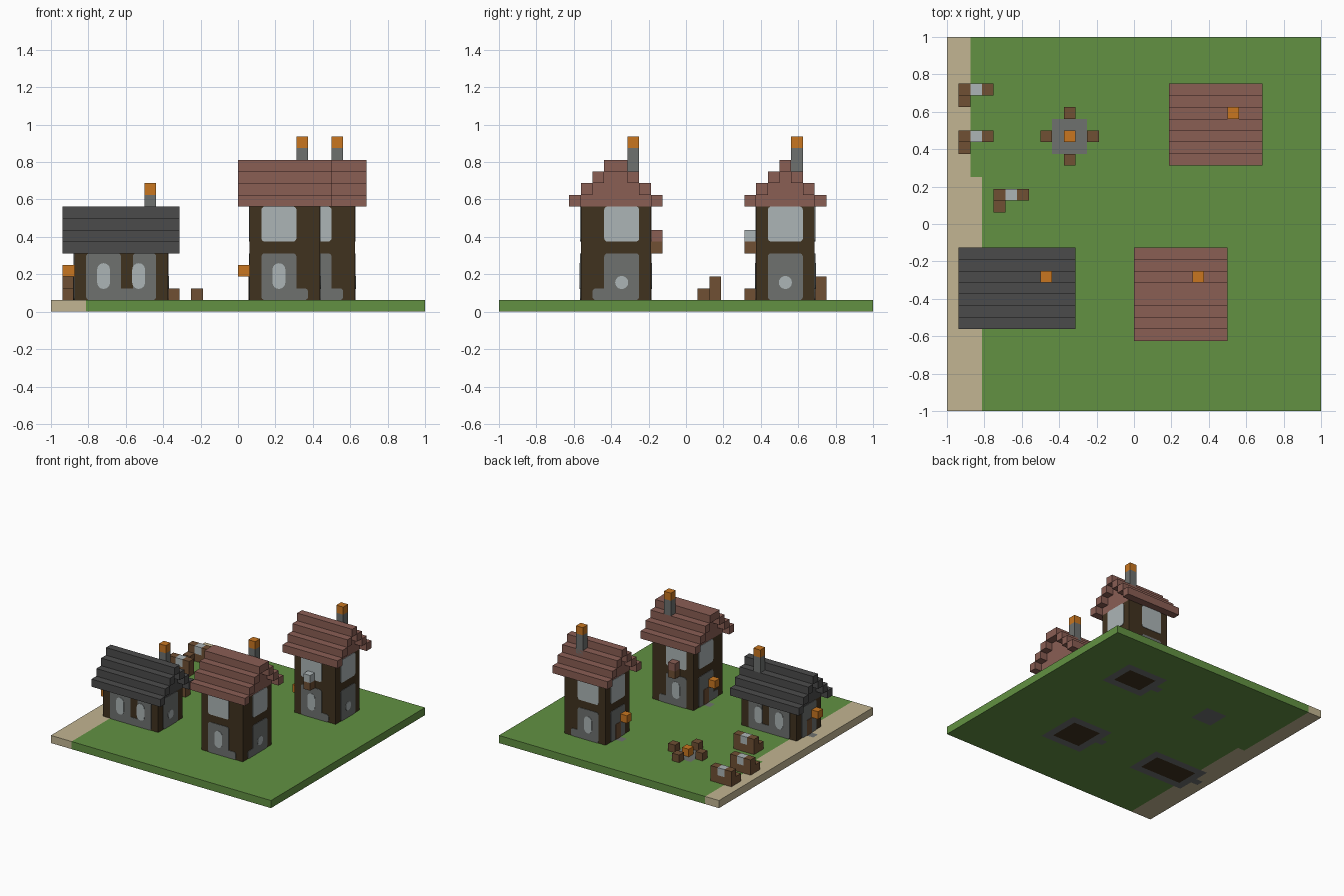
import bpy, bmesh, math

if "Cube" in bpy.data.objects:
    bpy.data.objects.remove(bpy.data.objects["Cube"], do_unlink=True)

U = 1 / 16  # one block


def srgb(r, g, b):
    return tuple((c / 255 / 12.92) if c < 10 else ((c / 255 + 0.055) / 1.055) ** 2.4
                 for c in (r, g, b)) + (1,)


def material(name, rgb):
    m = bpy.data.materials.new(name)
    m.use_nodes = True
    m.diffuse_color = srgb(*rgb)
    m.node_tree.nodes["Principled BSDF"].inputs["Base Color"].default_value = srgb(*rgb)
    return m


GRASS = material("grass green", (98, 145, 66))
SAND = material("sand", (194, 181, 146))
STONE = material("stone grey", (110, 113, 111))
TIMBER = material("dark timber", (64, 50, 31))
WOOD = material("brown wood", (112, 80, 52))
GLASS = material("pale glass", (172, 181, 182))
TILE = material("red tile", (138, 94, 84))
SLATE = material("dark slate", (75, 75, 75))
FIRE = material("orange glow", (200, 118, 32))


def finish(bm, name, mats):
    bmesh.ops.recalc_face_normals(bm, faces=bm.faces)
    me = bpy.data.meshes.new(name)
    bm.to_mesh(me)
    bm.free()
    for m in mats:
        me.materials.append(m)
    ob = bpy.data.objects.new(name, me)
    bpy.context.collection.objects.link(ob)
    return ob


def blocks(name, mat, *boxes):
    """Boxes given in block units as (x0, x1, y0, y1, z0, z1)."""
    bm = bmesh.new()
    for x0, x1, y0, y1, z0, z1 in boxes:
        for v in bmesh.ops.create_cube(bm, size=1)["verts"]:
            v.co.x = (x0 if v.co.x < 0 else x1) * U
            v.co.y = (y0 if v.co.y < 0 else y1) * U
            v.co.z = (z0 if v.co.z < 0 else z1) * U
    return finish(bm, name, [mat])


def cell(name, mat, x, y, z0, z1):
    return blocks(name, mat, (x, x + 1, y, y + 1, z0, z1))


def panel(name, mat, axis, wall, out, a0, a1, z0, z1, r=0.3, thick=0.004):
    """Thin plate with rounded corners on a wall; out is the outward sign."""
    bm = bmesh.new()
    r = min(r, (a1 - a0) / 2 - 0.01, (z1 - z0) / 2 - 0.01)
    corners = [(a1 - r, z1 - r), (a0 + r, z1 - r), (a0 + r, z0 + r), (a1 - r, z0 + r)]
    verts = []
    for q, (ca, cz) in enumerate(corners):
        for s in range(5):
            t = (q + s / 4) * math.pi / 2
            a, z = (ca + r * math.cos(t)) * U, (cz + r * math.sin(t)) * U
            w = wall * U
            verts.append(bm.verts.new((w, a, z) if axis == "x" else (a, w, z)))
    face = bm.faces.new(verts)
    top = bmesh.ops.extrude_face_region(bm, geom=[face])["geom"]
    shift = (out * thick, 0, 0) if axis == "x" else (0, out * thick, 0)
    bmesh.ops.translate(bm, vec=shift, verts=[g for g in top if isinstance(g, bmesh.types.BMVert)])
    return finish(bm, name, [mat])


# name: wall footprint, wall top, roof material, lantern y, chimney cell
HOUSES = {
    "cottage": ((-14, -6, -8, -3), 5, SLATE, -7, (-8, -5)),
    "front_house": ((1, 7, -9, -3), 9, TILE, -7, (5, -5)),
    "back_house": ((4, 10, 6, 11), 9, TILE, 7, (8, 9)),
}
FIRE_PIT = (-6, 7)


# Ground slab, coloured per block: sand path, stone footings, timber floors
def ground_material(x, y):
    for (x0, x1, y0, y1), top, roof, lamp, chim in HOUSES.values():
        if x0 + 1 < x < x1 - 1 and y0 + 1 < y < y1 - 1:
            return 3
        if x0 < x < x1 and y0 < y < y1:
            return 2
        if x0 - 1 < x < x0 and lamp + 1 < y < lamp + 2:  # doorstep
            return 2
    if 0 < x - FIRE_PIT[0] + 1 < 3 and 0 < y - FIRE_PIT[1] + 1 < 3:
        return 2
    return 1 if x < (-13 if y < 4 else -14) else 0


bm = bmesh.new()
bmesh.ops.create_grid(bm, x_segments=32, y_segments=32, size=1)
top = bmesh.ops.extrude_face_region(bm, geom=bm.faces[:])["geom"]
bmesh.ops.translate(bm, vec=(0, 0, U), verts=[g for g in top if isinstance(g, bmesh.types.BMVert)])
for f in bm.faces:
    c = f.calc_center_median()
    f.material_index = ground_material(c.x / U, c.y / U)
finish(bm, "ground", [GRASS, SAND, STONE, TIMBER])


def stepped_roof(name, mat, x0, x1, y0, y1, z):
    """Stairs of tile rows that overhang, with a set back gable behind them."""
    rows = []
    for k in range(4):
        a, b = y0 - 1 + k, y1 + 1 - k
        zs = (z + k, z + k + 1)
        if b - a <= 2:
            rows.append((x0 - 1, x1 + 1, a, b) + zs)
        else:
            rows.append((x0 - 1, x1 + 1, a, a + 1) + zs)
            rows.append((x0 - 1, x1 + 1, b - 1, b) + zs)
            rows.append((x0, x1, a + 1, b - 1) + zs)
    blocks(name, mat, *rows)


# Houses
for name, ((x0, x1, y0, y1), top, roof, lamp, chim) in HOUSES.items():
    blocks(name + "_walls", TIMBER, (x0, x1, y0, y1, 1, top))
    stepped_roof(name + "_roof", roof, x0, x1, y0, y1, top)
    cell(name + "_chimney", STONE, *chim, top + 1, top + 5)
    cell(name + "_chimney_glow", FIRE, *chim, top + 5, top + 6)
    cell(name + "_lantern", FIRE, x0 - 1, lamp, 3, 4)

    # Long walls, front and back
    for side, wall, out in (("front", y0, -1), ("back", y1, 1)):
        def put(part, mat, *size, **kw):
            panel(f"{name}_{side}_{part}", mat, "y", wall, out, *size, **kw)
        put("stone", STONE, x0 + 1, x0 + 4, 1, 5)
        put("window", GLASS, x0 + 1.95, x0 + 3.05, 1.95, 4.15, r=0.55, thick=0.007)
        if name == "cottage":
            put("stone_base", STONE, x0 + 1, x1 - 1, 1, 2)
            put("second_stone", STONE, x0 + 5, x1 - 1, 1, 5)
            put("second_window", GLASS, x0 + 4.95, x0 + 6.05, 1.95, 4.15, r=0.55, thick=0.007)
        else:
            put("stone_base", STONE, x0 + 1, x0 + 5, 1, 2)
            put("upper_window", GLASS, x0 + 1, x0 + 4, 6, 9)

    # End walls, right and left
    mid = lamp + 1.5
    for side, wall, out in (("right", x1, 1), ("left", x0, -1)):
        def put(part, mat, *size, **kw):
            panel(f"{name}_{side}_{part}", mat, "x", wall, out, *size, **kw)
        put("stone", STONE, mid - 1.5, mid + 1.5, 1, 5)
        if name == "front_house":
            put("stone_base", STONE, mid - 2.5, mid + 1, 1, 2)
        if top == 9:
            put("upper_window", GLASS, mid - 1.5, mid + 1.5, 6, 9)
        if side == "right":
            put("round_window", GLASS, mid - 0.56, mid + 0.56, 1.94, 3.06, r=0.6, thick=0.007)
        else:
            put("door", WOOD, mid - 0.5, mid + 0.5, 1, 3, r=0.1, thick=0.007)

# Wall boxes on the two tall houses
for name, x, y, mat in (("front_house", 3, -3, TILE), ("back_house", 6, 5, GLASS)):
    cell(name + "_box_shelf", WOOD, x, y, 5, 6)
    cell(name + "_box_top", mat, x, y, 6, 7)

# Fire pit with four stools
fx, fy = FIRE_PIT
cell("camp_fire", FIRE, fx, fy, 1, 2)
for i, (dx, dy) in enumerate(((2, 0), (-2, 0), (0, 2), (0, -2))):
    cell(f"stool_{i + 1}", WOOD, fx + dx, fy + dy, 1, 2)

# Work benches with a seat in front
for i, (x, y) in enumerate(((-15, 11), (-15, 7), (-12, 2))):
    blocks(f"bench_{i + 1}", WOOD, (x, x + 3, y, y + 1, 1, 2),
           (x, x + 1, y, y + 1, 2, 3), (x + 2, x + 3, y, y + 1, 2, 3))
    cell(f"bench_{i + 1}_top", GLASS, x + 1, y, 2, 3)
    cell(f"bench_{i + 1}_seat", WOOD, x, y - 1, 1, 2)
